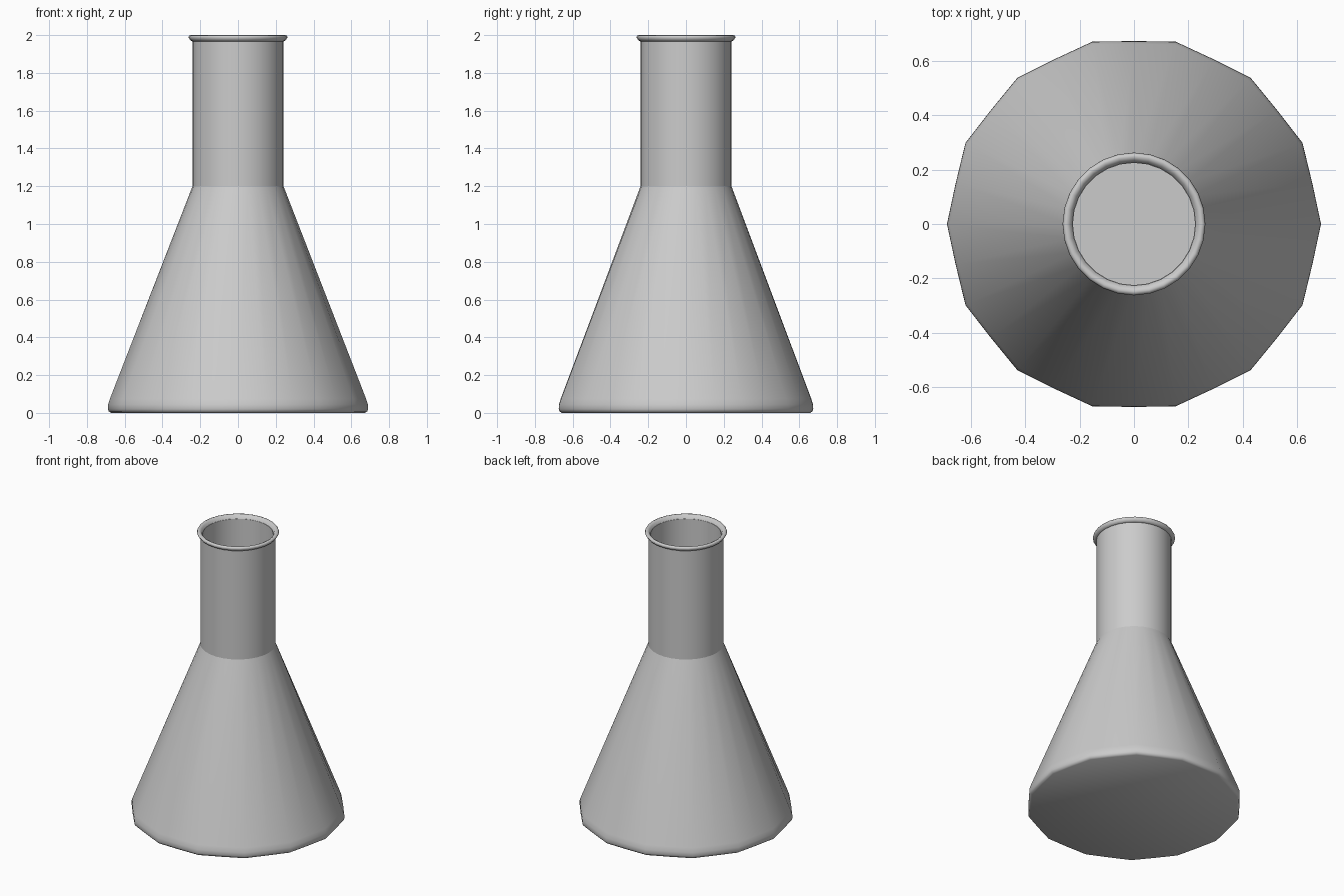
import bpy, bmesh, math

cube = bpy.data.objects.get("Cube")
if cube:
    bpy.data.objects.remove(cube, do_unlink=True)

SIDES = 28

grey = bpy.data.materials.new("light_grey")
grey.use_nodes = True
colour = (0.6, 0.6, 0.6, 1)
grey.diffuse_color = colour
grey.node_tree.nodes["Principled BSDF"].inputs["Base Color"].default_value = colour


def lathe(name, profile, flatten=False, closed=False, angle=50):
    """Spin (radius, z) points; flatten pulls every other wide point onto its chord."""
    bm = bmesh.new()
    rings = []
    for r, z in profile:
        ring = []
        for i in range(SIDES):
            a = math.tau * i / SIDES
            pull = 0.022 * min(1, max(0, (r - 0.25) / 0.4)) if flatten and i % 2 else 0
            rr = r * (1 - pull)
            ring.append(bm.verts.new((rr * math.cos(a), rr * math.sin(a), z)))
        rings.append(ring)
    pairs = list(zip(rings, rings[1:]))
    if closed:
        pairs.append((rings[-1], rings[0]))
    for low, high in pairs:
        for i in range(SIDES):
            j = (i + 1) % SIDES
            bm.faces.new((low[i], low[j], high[j], high[i]))
    if flatten:
        # Underside and inner floor
        bm.faces.new(rings[0][::-1])
        bm.faces.new(rings[-1])
    mesh = bpy.data.meshes.new(name)
    bm.to_mesh(mesh)
    bm.free()
    mesh.materials.append(grey)
    obj = bpy.data.objects.new(name, mesh)
    bpy.context.collection.objects.link(obj)
    bpy.ops.object.select_all(action="DESELECT")
    obj.select_set(True)
    bpy.context.view_layer.objects.active = obj
    bpy.ops.object.shade_smooth_by_angle(angle=math.radians(angle))
    return obj


# Conical body: outer wall, shoulder edge, inner wall and floor
lathe("flask_body", [
    (0.672, 0), (0.684, 0.008), (0.689, 0.02), (0.688, 0.045), (0.678, 0.075),
    (0.241, 1.2), (0.225, 1.2), (0.66, 0.075), (0.655, 0.02),
], flatten=True)

# Straight hollow neck
lathe("flask_neck", [
    (0.241, 1.2), (0.241, 1.975), (0.225, 1.975), (0.225, 1.2),
], closed=True)

# Rolled lip
lathe("flask_lip", [
    (0.240, 1.965), (0.252, 1.972), (0.263, 1.988), (0.258, 1.997),
    (0.248, 2.0), (0.235, 1.993), (0.225, 1.97),
], closed=True, angle=70)
